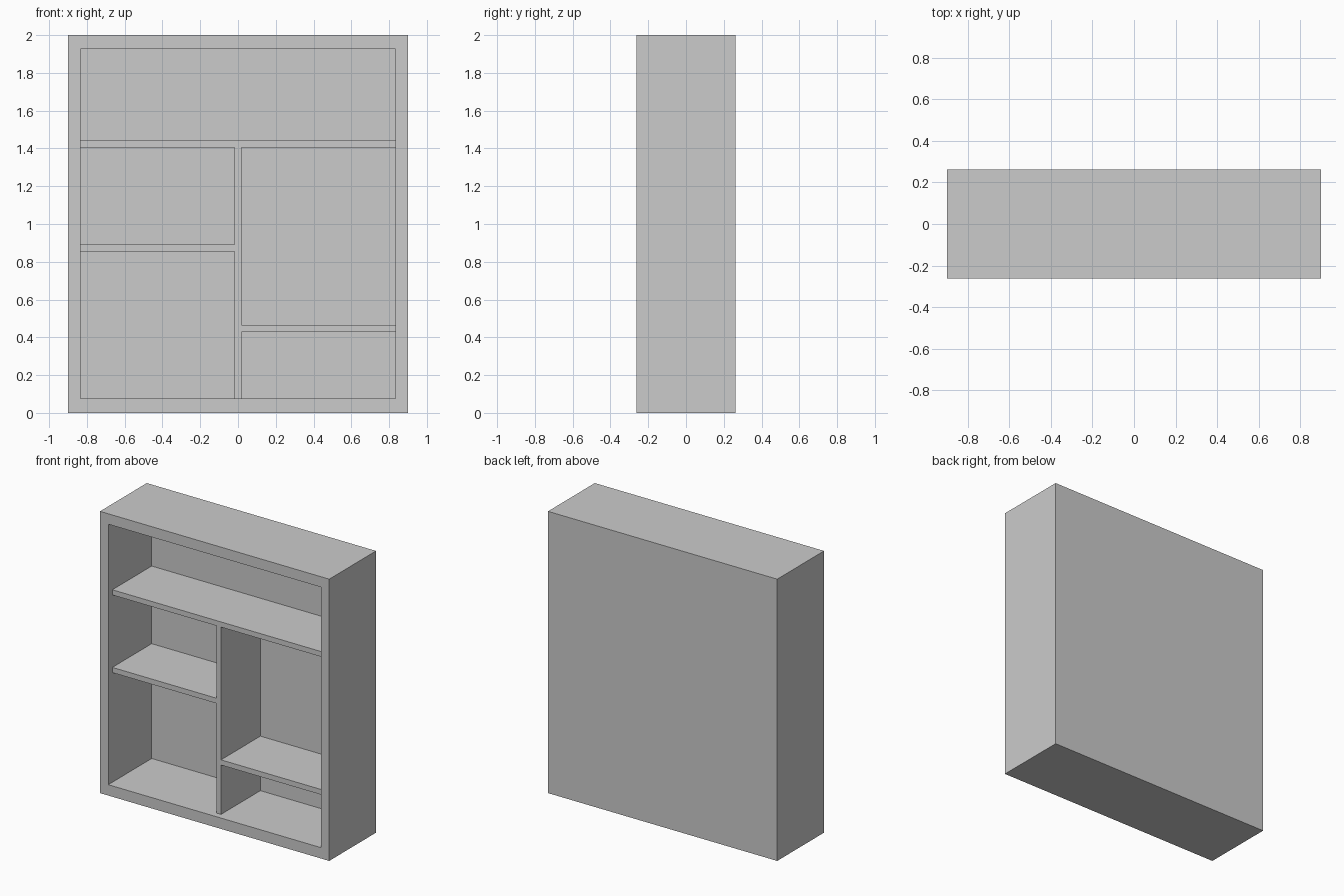
import bpy

if "Cube" in bpy.data.objects:
    bpy.data.objects.remove(bpy.data.objects["Cube"])

grey = bpy.data.materials.new("plain grey")
grey.diffuse_color = (0.6, 0.6, 0.6, 1)
grey.use_nodes = True
grey.node_tree.nodes["Principled BSDF"].inputs["Base Color"].default_value = grey.diffuse_color

W, D, H = 0.9, 0.2625, 2.0         # half width, half depth, height
IN_X = 0.835                       # inner half width
FLOOR, CEIL = 0.077, 1.926         # inner floor and ceiling heights
BACK = D - 0.038                   # inner face of the back panel
RECESS = -D + 0.046                # front edge of shelves and divider
T = 0.037                          # board thickness


def board(name, x0, x1, y0, y1, z0, z1):
    bpy.ops.mesh.primitive_cube_add(
        size=1, location=((x0 + x1) / 2, (y0 + y1) / 2, (z0 + z1) / 2))
    ob = bpy.context.object
    ob.name = name
    ob.scale = (x1 - x0, y1 - y0, z1 - z0)
    bpy.ops.object.transform_apply(location=False, rotation=False, scale=True)
    ob.data.materials.append(grey)
    return ob


# Carcass: a solid box hollowed out from the front
carcass = board("carcass", -W, W, -D, D, 0, H)
hollow = board("hollow_cutter", -IN_X, IN_X, -D - 0.2, BACK, FLOOR, CEIL)
cut = carcass.modifiers.new("hollow", 'BOOLEAN')
cut.operation = 'DIFFERENCE'
cut.solver = 'EXACT'
cut.object = hollow
bpy.context.view_layer.objects.active = carcass
bpy.ops.object.modifier_apply(modifier=cut.name)
bpy.data.objects.remove(hollow, do_unlink=True)

# Shelves and divider, set back from the front edge
board("top_shelf", -IN_X, IN_X, RECESS, BACK, 1.406, 1.406 + T)
board("divider", -T / 2, T / 2, RECESS, BACK, FLOOR, 1.406)
board("left_shelf", -IN_X, -T / 2, RECESS, BACK, 0.855, 0.855 + T)
board("right_shelf", T / 2, IN_X, RECESS, BACK, 0.427, 0.427 + T)
